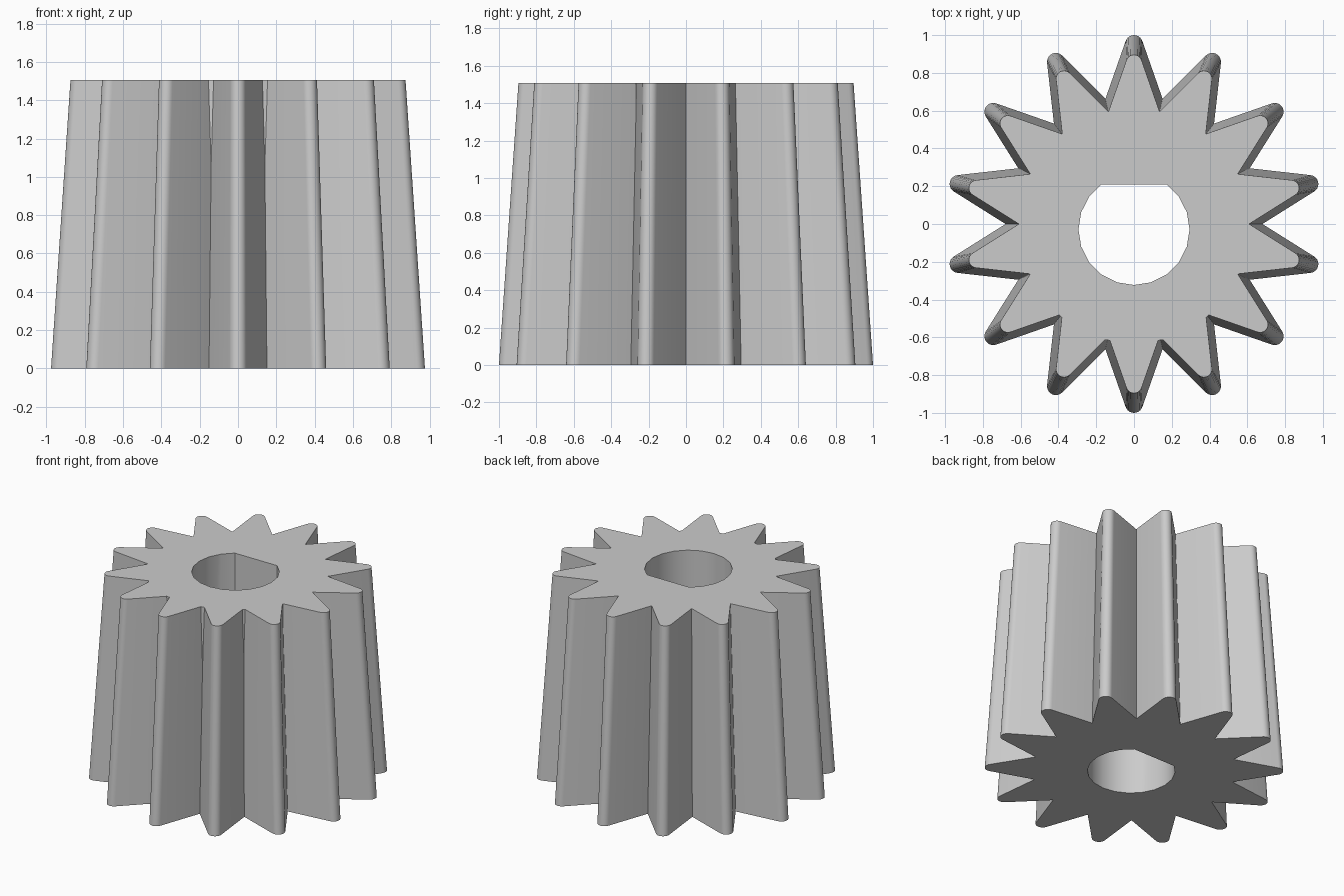
import bpy, bmesh, math
from math import sin, cos, pi

TEETH, HEIGHT, TAPER = 14, 1.507, 0.896
TIP_RADIUS, ROOT_RADIUS, ROUND = 1.0, 0.68, 0.047
BORE_Y, BORE_RADIUS, CORE_RADIUS = -0.029, 0.294, 0.608

if "Cube" in bpy.data.objects:
    bpy.data.objects.remove(bpy.data.objects["Cube"])

grey = bpy.data.materials.new("plain grey")
grey.use_nodes = True
colour = (0.6, 0.6, 0.6, 1)
grey.diffuse_color = colour
grey.node_tree.nodes["Principled BSDF"].inputs["Base Color"].default_value = colour


def prism(name, outline, z0, z1, top_scale=1.0):
    """Extrude a flat outline upward, scaling its upper end."""
    bm = bmesh.new()
    low = [bm.verts.new((x, y, z0)) for x, y in outline]
    high = [bm.verts.new((x * top_scale, y * top_scale, z1)) for x, y in outline]
    bm.faces.new(low[::-1])
    bm.faces.new(high)
    for i in range(len(low)):
        j = (i + 1) % len(low)
        bm.faces.new((low[i], low[j], high[j], high[i]))
    mesh = bpy.data.meshes.new(name)
    bm.to_mesh(mesh)
    bm.free()
    mesh.materials.append(grey)
    obj = bpy.data.objects.new(name, mesh)
    bpy.context.collection.objects.link(obj)
    return obj


def circle(radius, y, steps, count=20):
    return [(radius * cos(2 * pi * i / count), y + radius * sin(2 * pi * i / count))
            for i in steps]


# Toothed outline: a sharp root, then a round tip tangent to both flanks
half = pi / TEETH
centre = TIP_RADIUS - ROUND
root = (ROOT_RADIUS * cos(half), -ROOT_RADIUS * sin(half))
dx, dy = root[0] - centre, root[1]
start = math.atan2(dy, dx) + math.acos(ROUND / math.hypot(dx, dy))
ARC = 10
tooth = [root]
for k in range(ARC + 1):
    a = start * (1 - 2 * k / ARC)
    tooth.append((centre + ROUND * cos(a), ROUND * sin(a)))
outline = []
for t in range(TEETH):
    a = pi / 2 + 2 * half * t
    outline += [(x * cos(a) - y * sin(a), x * sin(a) + y * cos(a)) for x, y in tooth]

# Tapered gear, off-centre core, and a bore with one flat side
gear = prism("gear", outline, 0, HEIGHT, TAPER)
core = prism("core_helper", circle(CORE_RADIUS, BORE_Y, range(20)), 0, HEIGHT)
bore = prism("bore_cutter", circle(BORE_RADIUS, BORE_Y, list(range(7, 24))), -0.2, HEIGHT + 0.2)

bpy.context.view_layer.objects.active = gear
for helper, operation in ((core, 'UNION'), (bore, 'DIFFERENCE')):
    helper.hide_render = True
    mod = gear.modifiers.new(helper.name, 'BOOLEAN')
    mod.object, mod.operation, mod.solver = helper, operation, 'EXACT'
    bpy.ops.object.modifier_apply(modifier=mod.name)
    bpy.data.objects.remove(helper)

bpy.ops.object.select_all(action='DESELECT')
gear.select_set(True)
bpy.ops.object.shade_smooth_by_angle(angle=math.radians(30))
